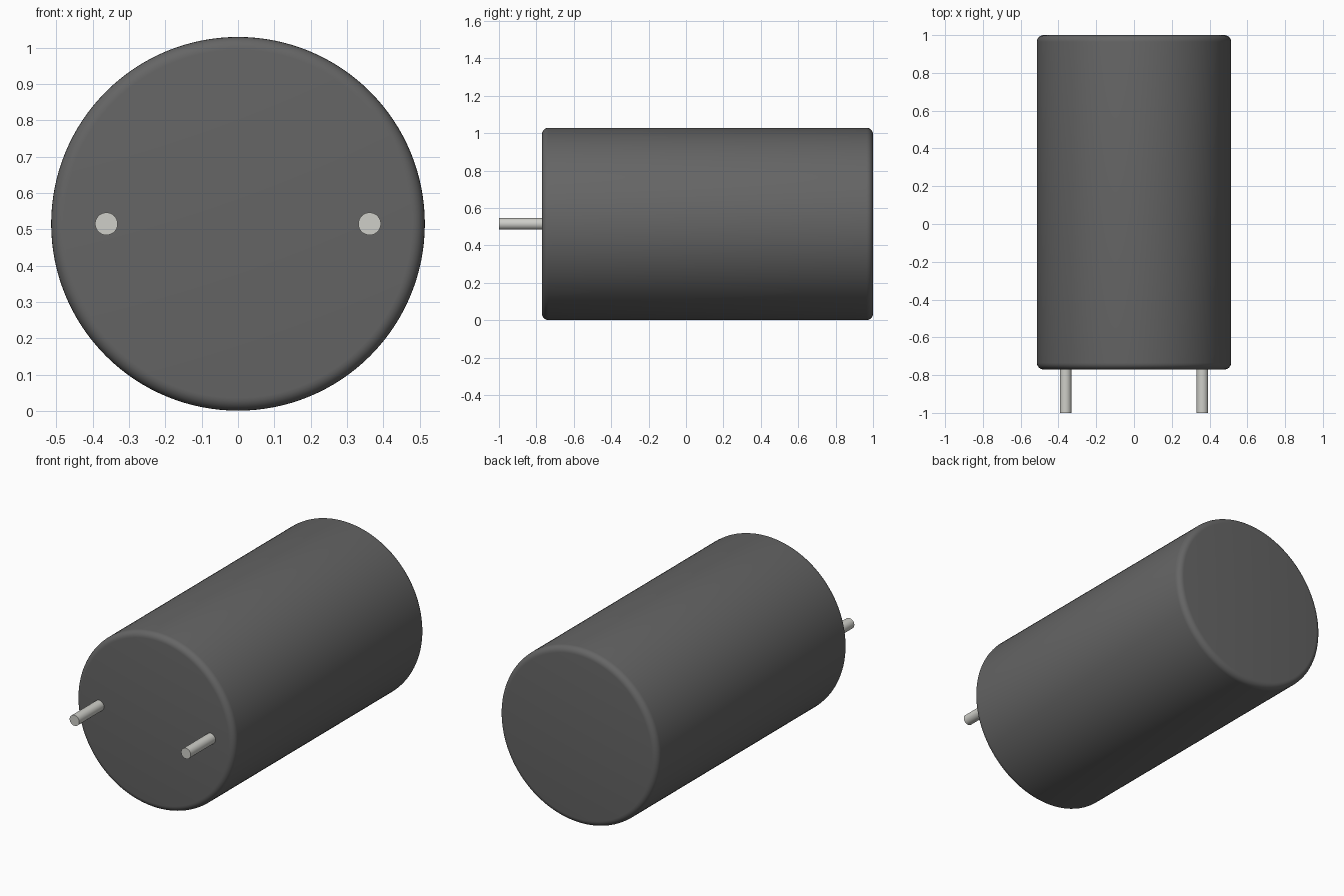
import bpy, math

if "Cube" in bpy.data.objects:
    bpy.data.objects.remove(bpy.data.objects["Cube"])

CENTRE_Z = 0.515


def material(name, rgb):
    m = bpy.data.materials.new(name)
    m.diffuse_color = (*rgb, 1.0)
    m.use_nodes = True
    m.node_tree.nodes["Principled BSDF"].inputs["Base Color"].default_value = m.diffuse_color
    return m


def rod(name, radius, y0, y1, x, sides, mat, bevel=0.0):
    """Cylinder running along y from y0 to y1, with optional rounded rims."""
    bpy.ops.mesh.primitive_cylinder_add(
        vertices=sides, radius=radius, depth=y1 - y0,
        location=(x, (y0 + y1) / 2, CENTRE_Z), rotation=(math.pi / 2, 0, 0))
    ob = bpy.context.object
    ob.name = name
    ob.data.materials.append(mat)
    if bevel:
        b = ob.modifiers.new("rounded_rims", 'BEVEL')
        b.width = bevel
        b.segments = 6
        b.limit_method = 'ANGLE'
        b.angle_limit = math.radians(60)
        bpy.ops.object.modifier_apply(modifier=b.name)
    bpy.ops.object.shade_smooth_by_angle(angle=math.radians(30))
    return ob


dark = material("dark_casing", (0.13, 0.13, 0.13))
metal = material("pale_metal", (0.62, 0.62, 0.58))

# Cylindrical casing with rounded rims
rod("casing", 0.514, -0.77, 1.0, 0, 128, dark, bevel=0.035)

# Two contact pins on the front end
for side, x in (("left", -0.362), ("right", 0.362)):
    rod(f"{side}_pin", 0.031, -1.0, -0.75, x, 48, metal)
